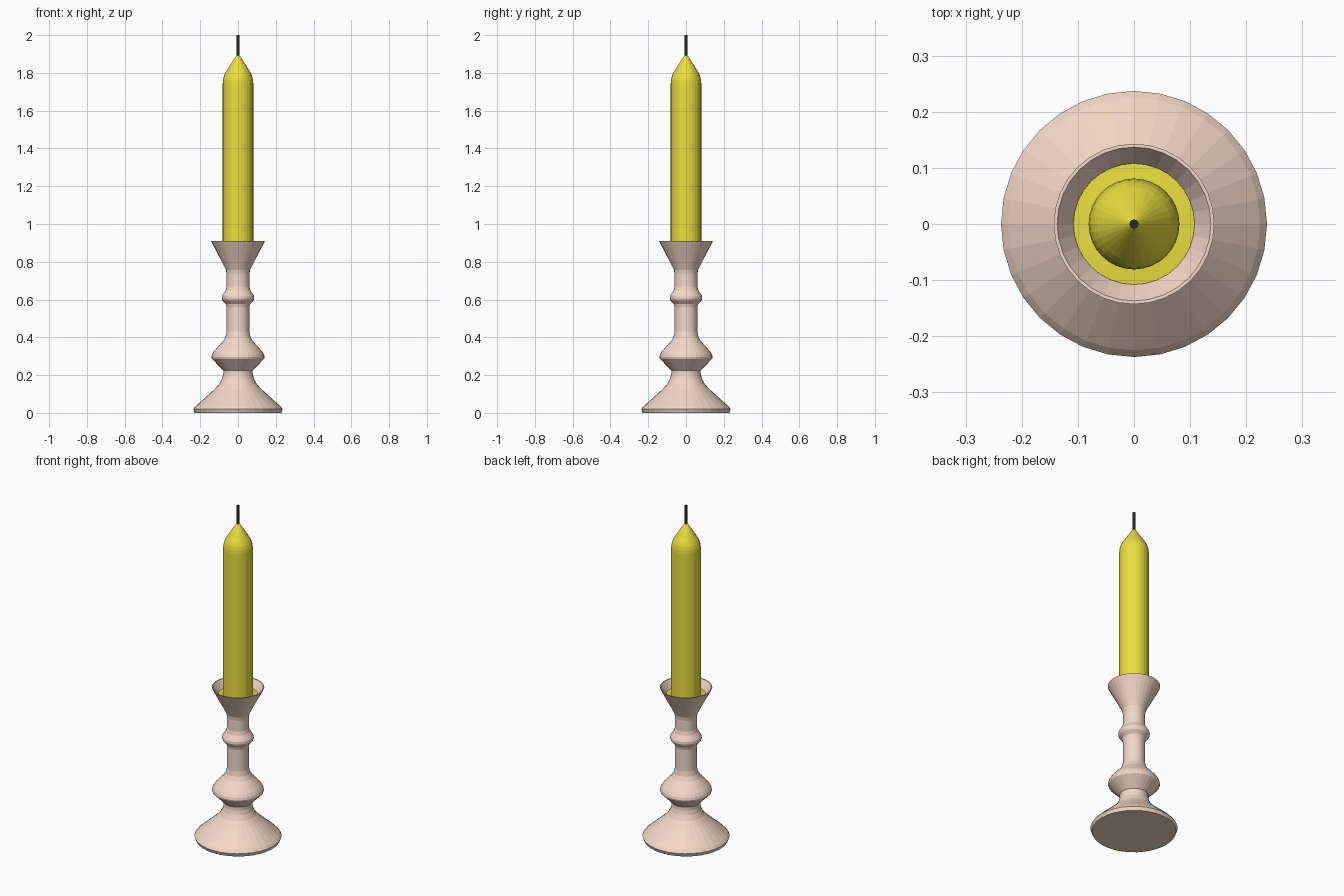
import bpy, bmesh
from math import cos, sin, tau

def material(name, color):
    m = bpy.data.materials.new(name)
    m.diffuse_color = (*color, 1)
    return m

def lathe(name, profile, sides, mat):
    """Spin (radius, z) points around z; radius 0 makes a pole."""
    bm = bmesh.new()
    rings = []
    for r, z in profile:
        if r == 0:
            rings.append([bm.verts.new((0, 0, z))] * sides)
        else:
            rings.append([bm.verts.new((r * cos(tau * i / sides), r * sin(tau * i / sides), z))
                          for i in range(sides)])
    for a, b in zip(rings, rings[1:]):
        for i in range(sides):
            j = (i + 1) % sides
            bm.faces.new(list(dict.fromkeys((a[i], a[j], b[j], b[i]))))
    bmesh.ops.recalc_face_normals(bm, faces=bm.faces)
    me = bpy.data.meshes.new(name)
    bm.to_mesh(me)
    bm.free()
    me.materials.append(mat)
    ob = bpy.data.objects.new(name, me)
    bpy.context.collection.objects.link(ob)
    return ob

peach = material("peach", (0.9, 0.69, 0.57))
yellow = material("yellow", (0.82, 0.74, 0.05))
black = material("black", (0.02, 0.02, 0.02))

# Turned holder: foot, knob, stem ring and hollow cup
lathe("holder", [
    (0, 0), (0.229, 0), (0.237, 0.02), (0.225, 0.035), (0.125, 0.125), (0.1, 0.152),
    (0.085, 0.18), (0.078, 0.205), (0.078, 0.225),
    (0.138, 0.286), (0.141, 0.295), (0.138, 0.308), (0.128, 0.325),
    (0.1, 0.357), (0.08, 0.378), (0.066, 0.402), (0.06, 0.43),
    (0.06, 0.56), (0.065, 0.577), (0.082, 0.595), (0.086, 0.605), (0.085, 0.618),
    (0.078, 0.63), (0.066, 0.648), (0.06, 0.67),
    (0.06, 0.735), (0.064, 0.757), (0.075, 0.78), (0.143, 0.91),
    (0.137, 0.91), (0.108, 0.865), (0.06, 0.785), (0, 0.785)], 32, peach)

# Candle with a wider foot seated in the cup and a tapered tip
lathe("candle", [
    (0, 0.79), (0.062, 0.79), (0.108, 0.868), (0.081, 0.87), (0.081, 1.745), (0.079, 1.765),
    (0.074, 1.785), (0.066, 1.802), (0.045, 1.836), (0.02, 1.875),
    (0.008, 1.892), (0, 1.9)], 32, yellow)

# Wick
lathe("wick", [(0, 1.87), (0.008, 1.87), (0.008, 2.0), (0, 2.0)], 12, black)
